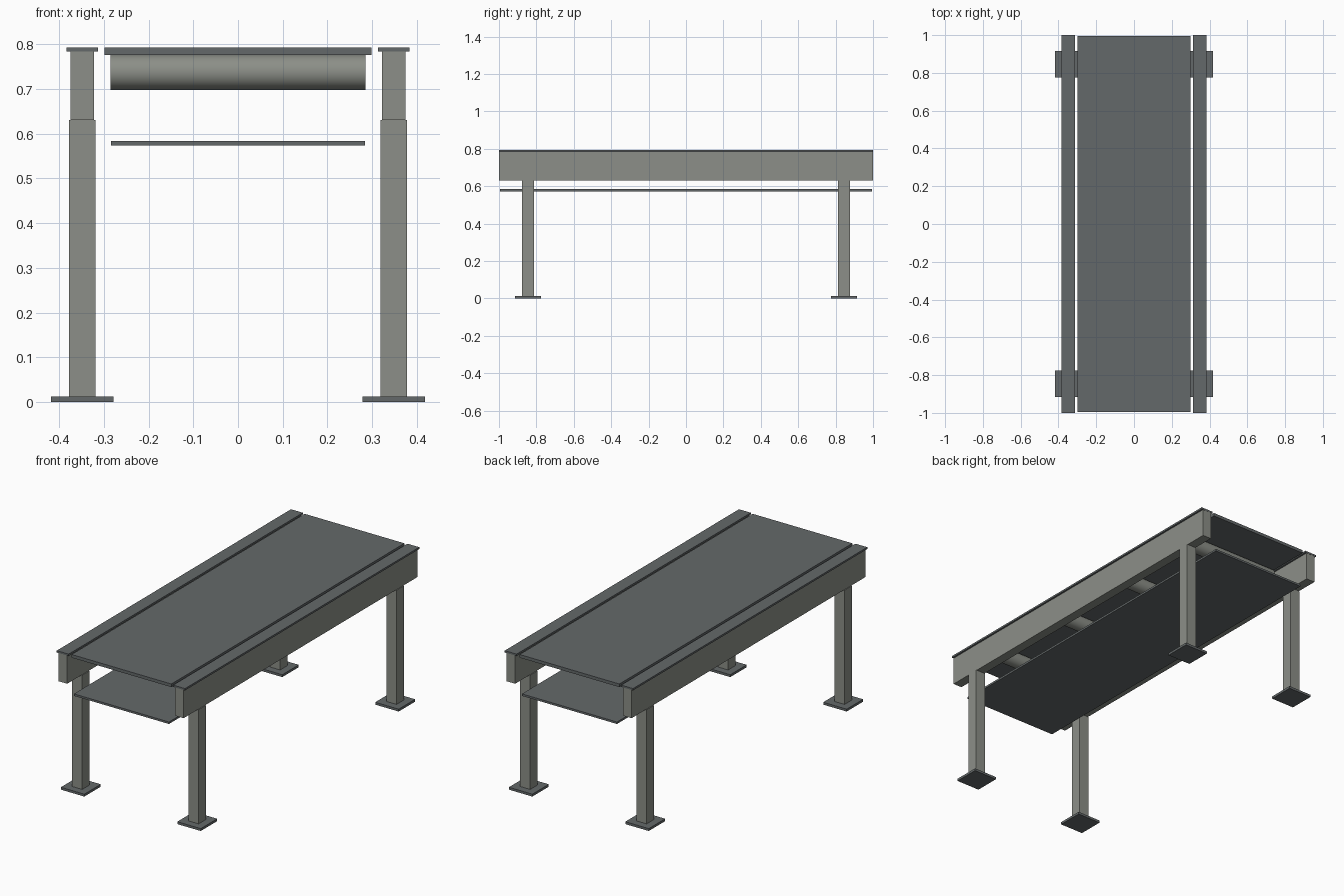
import bpy
import math

if "Cube" in bpy.data.objects:
    bpy.data.objects.remove(bpy.data.objects["Cube"])


def material(name, rgb):
    m = bpy.data.materials.new(name)
    m.diffuse_color = (*rgb, 1)
    m.use_nodes = True
    m.node_tree.nodes["Principled BSDF"].inputs["Base Color"].default_value = m.diffuse_color
    return m


STEEL = material("light grey steel", (0.262, 0.275, 0.246))
DARK = material("dark grey", (0.127, 0.141, 0.144))


def box(name, x, y, z, mat):
    """Box from (min, max) ranges on each axis."""
    centre = [(a + b) / 2 for a, b in (x, y, z)]
    bpy.ops.mesh.primitive_cube_add(size=1, location=centre)
    o = bpy.context.object
    o.name = name
    o.scale = [b - a for a, b in (x, y, z)]
    bpy.ops.object.transform_apply(location=False, rotation=False, scale=True)
    o.data.materials.append(mat)
    return o


def around(c, half):
    return (c - half, c + half)


# Belt: upper and lower runs
box("upper_belt", (-0.298, 0.298), (-0.995, 0.995), (0.776, 0.793), DARK)
box("lower_belt", (-0.284, 0.284), (-0.995, 0.995), (0.573, 0.584), DARK)

for sx, side in ((-1, "left"), (1, "right")):
    # Side rail with its cap strip
    box(f"{side}_rail", around(sx * 0.348, 0.026), (-0.999, 0.999), (0.63, 0.783), STEEL)
    box(f"{side}_rail_cap", around(sx * 0.348, 0.0355), (-1, 1), (0.783, 0.793), DARK)
    # Legs with foot plates
    for sy, end in ((-1, "front"), (1, "back")):
        y = sy * 0.845
        box(f"{end}_{side}_leg", around(sx * 0.348, 0.0298), around(y, 0.031), (0.013, 0.63), STEEL)
        box(f"{end}_{side}_foot", around(sx * 0.348, 0.07), around(y, 0.07), (0, 0.013), DARK)

# Rollers under the upper belt
for i in range(4):
    bpy.ops.mesh.primitive_cylinder_add(
        vertices=48, radius=0.0395, depth=0.571,
        location=(0, -0.75 + 0.5 * i, 0.7375), rotation=(0, math.pi / 2, 0))
    r = bpy.context.object
    r.name = f"roller_{i + 1}"
    r.data.materials.append(STEEL)
    bpy.ops.object.shade_smooth_by_angle(angle=math.radians(40))
